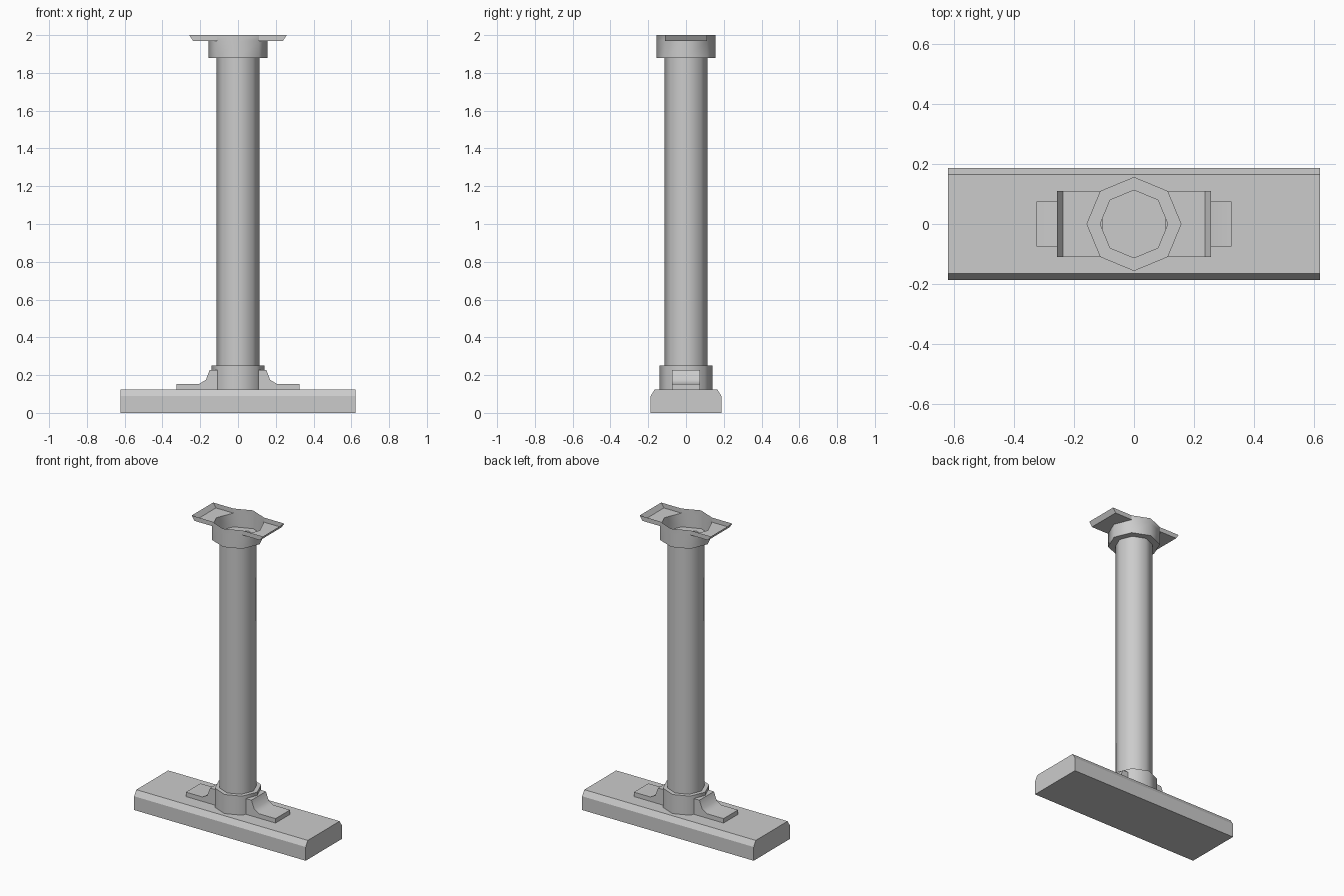
import bpy, bmesh, math

cube = bpy.data.objects.get("Cube")
if cube:
    bpy.data.objects.remove(cube, do_unlink=True)

SIDES = 8
grey = bpy.data.materials.new("plain_grey")
grey.use_nodes = True
colour = (0.6, 0.6, 0.6, 1)
grey.diffuse_color = colour
grey.node_tree.nodes["Principled BSDF"].inputs["Base Color"].default_value = colour


def finish(name, bm, smooth=True, solid=True):
    """Turn a bmesh into a shaded object."""
    bmesh.ops.remove_doubles(bm, verts=bm.verts, dist=0.0005)
    if solid:
        bmesh.ops.recalc_face_normals(bm, faces=bm.faces)
    mesh = bpy.data.meshes.new(name)
    bm.to_mesh(mesh)
    bm.free()
    mesh.materials.append(grey)
    obj = bpy.data.objects.new(name, mesh)
    bpy.context.collection.objects.link(obj)
    if smooth:
        bpy.ops.object.select_all(action='DESELECT')
        obj.select_set(True)
        bpy.context.view_layer.objects.active = obj
        bpy.ops.object.shade_smooth_by_angle(angle=math.radians(50))
    return obj


def ring_point(i, radius, z):
    a = 2 * math.pi * i / SIDES
    return (radius * math.cos(a), radius * math.sin(a), z)


def face(bm, points):
    return bm.faces.new([bm.verts.new(p) for p in points])


def lathe(bm, profile):
    """Sweep (radius, z) points round the vertical axis."""
    for (r0, z0), (r1, z1) in zip(profile, profile[1:]):
        for i in range(SIDES):
            face(bm, [ring_point(i, r0, z0), ring_point(i + 1, r0, z0),
                      ring_point(i + 1, r1, z1), ring_point(i, r1, z1)])


def prism(bm, outline, axis, half):
    """Extrude a (u, z) outline along x or y."""
    def place(u, z, d):
        return (d, u, z) if axis == 'x' else (u, d, z)
    face(bm, [place(u, z, -half) for u, z in outline])
    face(bm, [place(u, z, half) for u, z in reversed(outline)])
    for (u0, z0), (u1, z1) in zip(outline, outline[1:] + outline[:1]):
        face(bm, [place(u0, z0, -half), place(u0, z0, half),
                  place(u1, z1, half), place(u1, z1, -half)])


# Base block with chamfered long edges
bm = bmesh.new()
prism(bm, [(-.187, 0), (.187, 0), (.187, .09), (.165, .125),
           (-.165, .125), (-.187, .09)], 'x', .622)
finish("base_block", bm, smooth=False)

# Hollow post
bm = bmesh.new()
lathe(bm, [(.113, .125), (.113, 1.88)])
finish("post", bm)

# Lower collar around the post
bm = bmesh.new()
lathe(bm, [(.14, .125), (.14, .25), (.113, .25)])
finish("lower_collar", bm)

# Curved feet bracing the collar
for side, name in ((1, "left_foot"), (-1, "right_foot")):
    bm = bmesh.new()
    shape = [(.105, .125), (.325, .125), (.325, .154), (.205, .154),
             (.17, .175), (.15, .228), (.105, .228)]
    prism(bm, [(side * x, z) for x, z in shape], 'y', .075)
    finish(name, bm)

# Open cup on top, lowered on the two sides where the trays join
TOP, FLOOR, R = 2.0, 1.97, .157
bm = bmesh.new()
lathe(bm, [(.113, 1.88), (R, 1.88), (R, FLOOR)])
for i in (1, 2, 5, 6):
    face(bm, [ring_point(i, R, FLOOR), ring_point(i + 1, R, FLOOR),
              ring_point(i + 1, R, TOP), ring_point(i, R, TOP)])
finish("top_cup", bm)

# Thin side trays with upright walls and a sloped end lip
c = R * math.sqrt(.5)
for side, name in ((1, "left_tray"), (-1, "right_tray")):
    bm = bmesh.new()
    sheets = [[(c, -c, FLOOR), (R, 0, FLOOR), (c, c, FLOOR),
               (.238, c, FLOOR), (.238, -c, FLOOR)],
              [(.238, -c, FLOOR), (.238, c, FLOOR), (.258, c, TOP), (.258, -c, TOP)]]
    for y in (-c, c):
        sheets.append([(c, y, FLOOR), (.238, y, FLOOR), (.258, y, TOP), (c, y, TOP)])
    for sheet in sheets:
        face(bm, [(side * x, y, z) for x, y, z in sheet])
    finish(name, bm, smooth=False)
